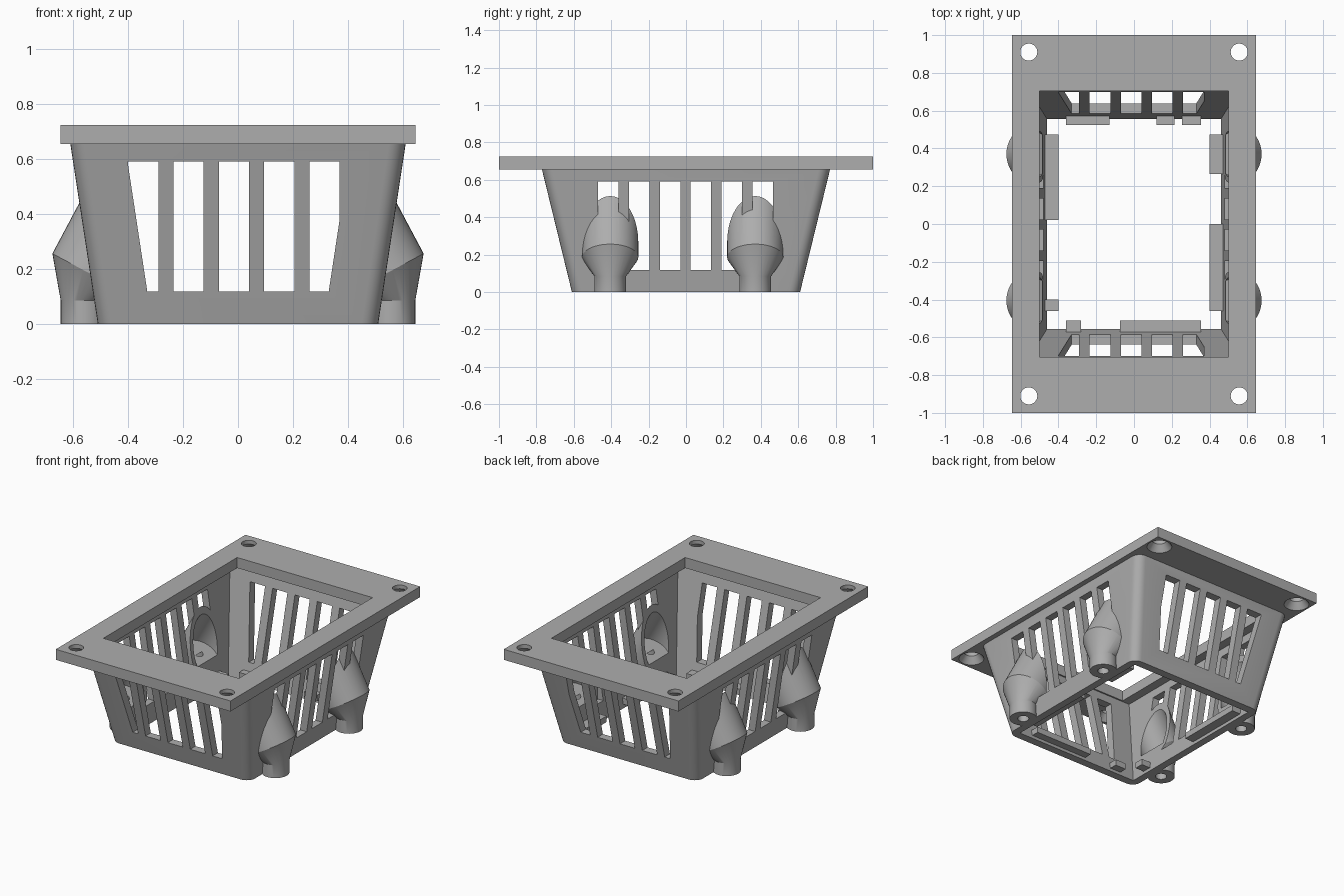
import bpy, bmesh, math
from mathutils import Vector

if "Cube" in bpy.data.objects:
    bpy.data.objects.remove(bpy.data.objects["Cube"])

plastic = bpy.data.materials.new("grey plastic")
plastic.use_nodes = True
GREY = (0.42, 0.42, 0.42, 1)
plastic.diffuse_color = GREY
plastic.node_tree.nodes["Principled BSDF"].inputs["Base Color"].default_value = GREY


def add_hull(name, points):
    """Convex solid around the given points."""
    bm = bmesh.new()
    for p in points:
        bm.verts.new(p)
    bmesh.ops.convex_hull(bm, input=bm.verts[:])
    loose = [v for v in bm.verts if not v.link_faces]
    bmesh.ops.delete(bm, geom=loose, context='VERTS')
    bmesh.ops.dissolve_limit(bm, angle_limit=0.002, verts=bm.verts[:], edges=bm.edges[:])
    bmesh.ops.recalc_face_normals(bm, faces=bm.faces[:])
    mesh = bpy.data.meshes.new(name)
    bm.to_mesh(mesh)
    bm.free()
    mesh.materials.append(plastic)
    obj = bpy.data.objects.new(name, mesh)
    bpy.context.collection.objects.link(obj)
    return obj


def ring(center, radius, axis=(0, 0, 1), n=40):
    turn = Vector(axis).to_track_quat('Z', 'Y')
    return [Vector(center) + turn @ Vector((radius * math.cos(a), radius * math.sin(a), 0))
            for a in (2 * math.pi * i / n for i in range(n))]


def rounded(hx, hy, z, r, n=6):
    """Rectangle outline with round corners."""
    pts = []
    for q, (sx, sy) in enumerate(((1, 1), (-1, 1), (-1, -1), (1, -1))):
        for i in range(n + 1):
            a = (q + i / n) * math.pi / 2
            pts.append((sx * (hx - r) + r * math.cos(a), sy * (hy - r) + r * math.sin(a), z))
    return pts


def rect(hx, hy, z):
    return [(sx * hx, sy * hy, z) for sx in (-1, 1) for sy in (-1, 1)]


def box(name, x0, x1, y0, y1, z0, z1):
    return add_hull(name, [(x, y, z) for x in (x0, x1) for y in (y0, y1) for z in (z0, z1)])


def combine(target, tools, operation):
    """Apply booleans one by one and remove the tools."""
    for tool in tools:
        tool.hide_render = True
        mod = target.modifiers.new("cut", 'BOOLEAN')
        mod.operation, mod.object, mod.solver = operation, tool, 'EXACT'
    bpy.context.view_layer.update()
    result = target.evaluated_get(bpy.context.evaluated_depsgraph_get())
    mesh = bpy.data.meshes.new_from_object(result)
    target.modifiers.clear()
    target.data = mesh
    for tool in tools:
        bpy.data.objects.remove(tool)


RIM = 0.655        # underside of the flange
TOP = 0.725

# Top flange with opening and countersunk screw holes
flange = box("flange", -0.645, 0.645, -1, 1, RIM, TOP)
cuts = [box("opening_cut", -0.5, 0.5, -0.705, 0.705, 0.6, 0.8)]
for sx in (-1, 1):
    for sy in (-1, 1):
        x, y = sx * 0.557, sy * 0.91
        cuts.append(add_hull("hole_cut", ring((x, y, 0.6), 0.045) + ring((x, y, 0.8), 0.045)))
        cuts.append(add_hull("sink_cut", ring((x, y, RIM - 0.01), 0.085) + ring((x, y, 0.7), 0.045)))
combine(flange, cuts, 'DIFFERENCE')

# Tapered basket body
basket = add_hull("basket", rounded(0.51, 0.61, 0, 0.06) + rounded(0.61, 0.77, RIM, 0.06))

# Vent slots through opposite walls, trimmed to a border parallel to the corners
SILL, HEAD = 0.118, 0.592


def slot(a, b, half_low, half_high, along_x):
    cross = SILL + (HEAD - SILL) * (max(-a, b) - half_low) / (half_high - half_low)
    pts = []
    for z in (SILL, min(max(cross, SILL), HEAD), HEAD):
        w = half_low + (half_high - half_low) * (z - SILL) / (HEAD - SILL)
        for u in (max(a, -w), min(b, w)):
            pts += [(u, d, z) if along_x else (d, u, z) for d in (-1, 1)]
    return add_hull("slot_cut", pts)


PITCH, HALF = 0.165, 0.055
slots = []
for i in range(5):
    c = -0.345 + PITCH * i
    slots.append(slot(c - HALF, c + HALF, 0.33, 0.402, True))
for i in range(6):
    c = -0.415 + PITCH * i
    slots.append(slot(c - HALF, c + HALF, 0.44, 0.555, False))
combine(basket, slots, 'DIFFERENCE')

# Screw bosses: a short post under a barrel that leans into the wall
bosses, bores = [], []
for side in (-1, 1):
    axis = Vector((-0.47 * side, 0, 0.883)).normalized()
    for y in (-0.405, 0.37):
        foot = Vector((0.543 * side, y, 0.186))
        px = 0.56 * side
        bosses.append(add_hull("post", ring((px, y, 0), 0.085) + ring((px, y, 0.1), 0.085)))
        bosses.append(add_hull("barrel", ring((px, y, 0.085), 0.085)
                               + ring(foot, 0.15, axis) + ring(foot + axis * 0.35, 0.15, axis)))
        bores.append(add_hull("bore_cut", ring(foot + axis * 0.01, 0.12, axis)
                              + ring(foot + axis * 0.42, 0.12, axis)))
        bores.append(add_hull("screw_cut", ring((px, y, -0.1), 0.035, n=24)
                              + ring((px, y, 0.2), 0.035, n=24)))
combine(basket, bosses, 'UNION')

# Hollow inside, then the screw pockets
cavity = add_hull("cavity_cut", rect(0.4524, 0.5428, -0.05) + rect(0.567, 0.726, 0.7))
combine(basket, [cavity] + bores, 'DIFFERENCE')

# Retaining tabs around the bottom opening
LOW, HIGH = 0.025, 0.065
for name, x0, x1, spans in (("right_tab", -0.475, -0.4, ((0.02, 0.475), (-0.46, -0.4))),
                            ("left_tab", 0.4, 0.475, ((0.265, 0.475), (-0.46, 0)))):
    for y0, y1 in spans:
        box(name, x0, x1, y0, y1, LOW, HIGH)
for name, y0, y1, spans in (("back_tab", 0.525, 0.575, ((-0.36, -0.13), (0.12, 0.215), (0.255, 0.355))),
                            ("front_tab", -0.575, -0.51, ((-0.36, -0.28), (-0.075, 0.355)))):
    for x0, x1 in spans:
        box(name, x0, x1, y0, y1, LOW, HIGH)

# Smooth round surfaces, keep edges crisp
bpy.ops.object.select_all(action='DESELECT')
for obj in (flange, basket):
    obj.select_set(True)
bpy.context.view_layer.objects.active = basket
bpy.ops.object.shade_smooth_by_angle(angle=math.radians(25))
